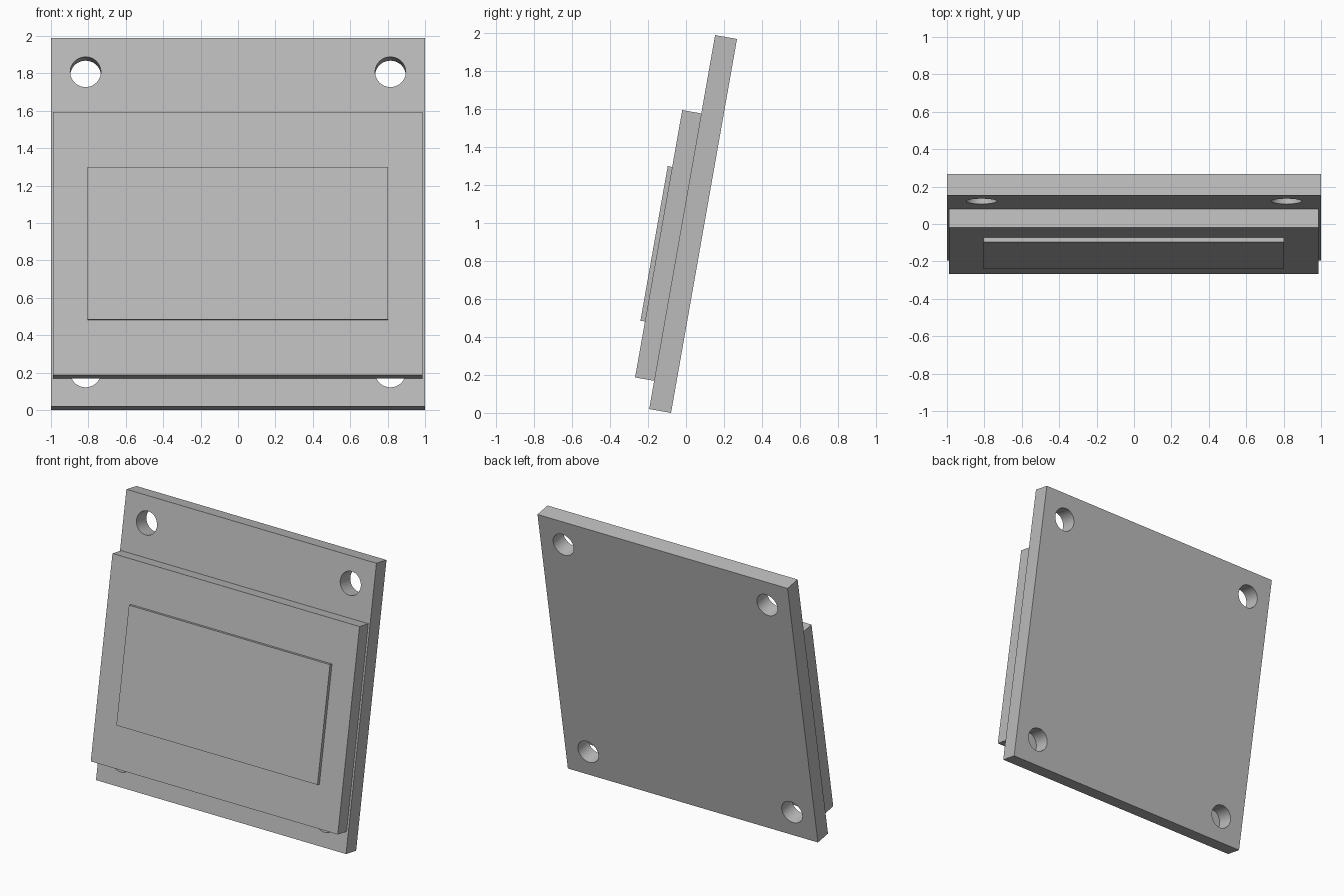
import bpy
import bmesh
from math import radians
from mathutils import Matrix, Vector

cube = bpy.data.objects.get("Cube")
if cube:
    bpy.data.objects.remove(cube, do_unlink=True)

GREY = (0.5, 0.5, 0.5, 1.0)
grey = bpy.data.materials.new("plain grey")
grey.use_nodes = True
grey.diffuse_color = GREY
grey.node_tree.nodes["Principled BSDF"].inputs["Base Color"].default_value = GREY

# Leaning frame: origin at the lower front edge of the board, local z runs up it
THICK = 0.117
LEAN = Matrix.Translation((0, -0.194, 0.0203)) @ Matrix.Rotation(radians(-10), 4, "X")


def finish(name, bm):
    mesh = bpy.data.meshes.new(name)
    bm.to_mesh(mesh)
    bm.free()
    mesh.materials.append(grey)
    obj = bpy.data.objects.new(name, mesh)
    bpy.context.collection.objects.link(obj)
    obj.matrix_world = LEAN
    return obj


def slab(name, low, high):
    """Box between two corners in the leaning frame."""
    low, high = Vector(low), Vector(high)
    bm = bmesh.new()
    bmesh.ops.create_cube(bm, size=1, matrix=Matrix.Translation((low + high) / 2)
                          @ Matrix.Diagonal((*(high - low), 1)))
    return finish(name, bm)


# Circuit board, display module and raised screen
board = slab("board", (-1, 0, 0), (1, THICK, 2))
slab("display_module", (-0.99, -0.102, 0.151), (0.986, 0, 1.581))
slab("screen", (-0.805, -0.126, 0.45), (0.803, -0.102, 1.277))

# Mounting holes in the four corners
bm = bmesh.new()
for x in (-0.815, 0.815):
    for z in (0.185, 1.815):
        bmesh.ops.create_cone(bm, cap_ends=True, segments=48, radius1=0.082,
                              radius2=0.082, depth=0.4,
                              matrix=Matrix.Translation((x, THICK / 2, z))
                              @ Matrix.Rotation(radians(90), 4, "X"))
cutter = finish("hole_cutter", bm)
cutter.hide_render = True

drill = board.modifiers.new("Drill holes", "BOOLEAN")
drill.operation = "DIFFERENCE"
drill.solver = "EXACT"
drill.object = cutter
bpy.context.view_layer.update()
bpy.context.view_layer.objects.active = board
board.select_set(True)
bpy.ops.object.modifier_apply(modifier=drill.name)
bpy.ops.object.shade_smooth_by_angle(angle=radians(30))
bpy.data.objects.remove(cutter, do_unlink=True)
